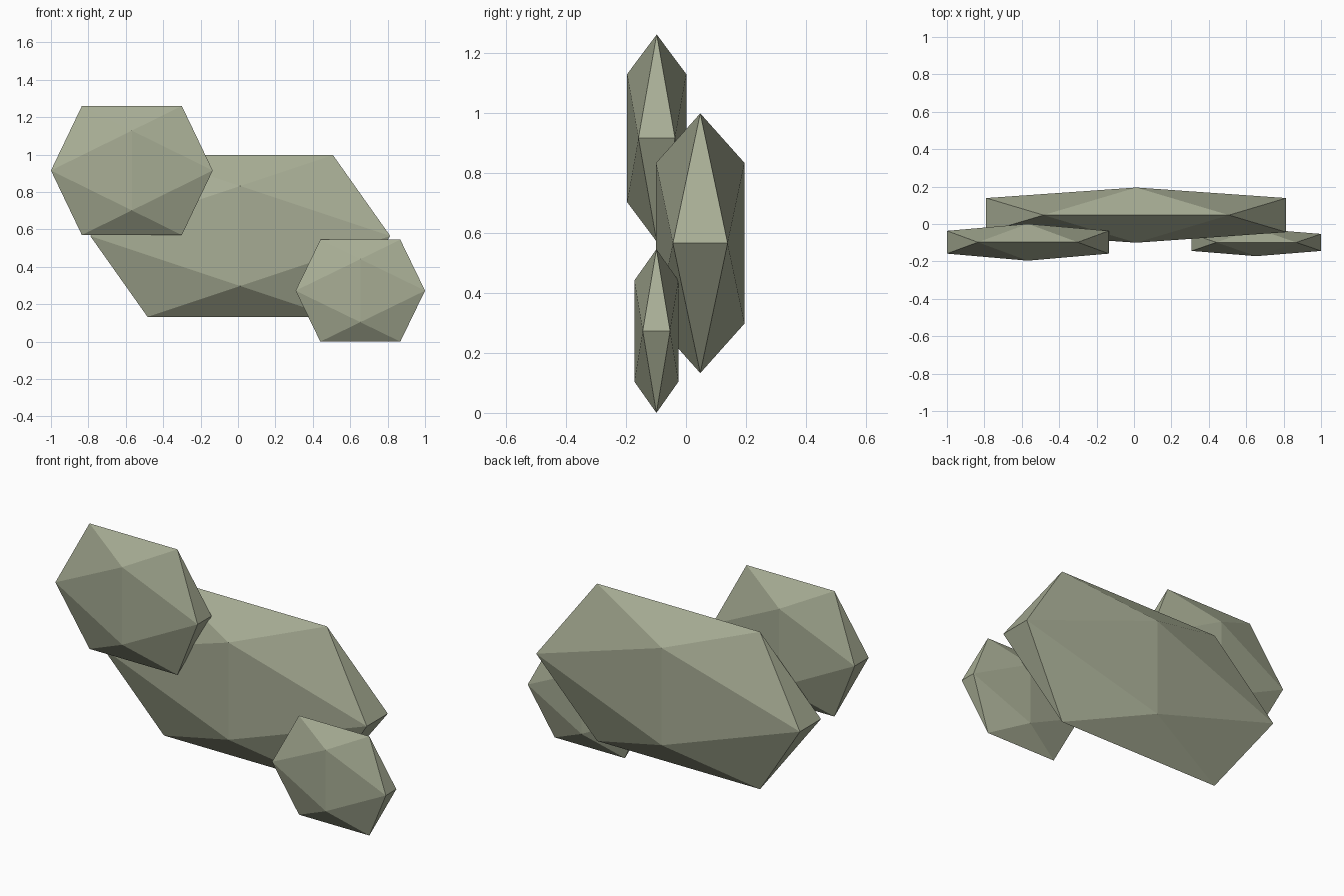
import bpy, bmesh
from math import sqrt
from mathutils import Vector

cube = bpy.data.objects.get("Cube")
if cube:
    bpy.data.objects.remove(cube, do_unlink=True)

# Single dull green stone colour
stone = bpy.data.materials.new("sage_stone")
stone.use_nodes = True
colour = (0.39, 0.42, 0.30, 1)
stone.diffuse_color = colour
bsdf = next(n for n in stone.node_tree.nodes if n.type == 'BSDF_PRINCIPLED')
bsdf.inputs["Base Color"].default_value = colour

SHORT = 2 / (1 + sqrt(5))


def rock(name, centre, half):
    """Flat-shaded icosahedron from three golden rectangles, stretched to half sizes."""
    bm = bmesh.new()
    for s in (-1, 1):
        for t in (-SHORT, SHORT):
            for p in ((t, 0, s), (0, s, t), (s, t, 0)):
                bm.verts.new(Vector(p) * Vector(half))
    bmesh.ops.convex_hull(bm, input=bm.verts[:])
    bmesh.ops.recalc_face_normals(bm, faces=bm.faces[:])
    mesh = bpy.data.meshes.new(name)
    bm.to_mesh(mesh)
    bm.free()
    mesh.materials.append(stone)
    obj = bpy.data.objects.new(name, mesh)
    obj.location = centre
    bpy.context.collection.objects.link(obj)
    return obj


# Large slab with two smaller lumps on its front
rock("main_rock", (0.012, 0.0475, 0.565), (0.802, 0.1475, 0.4325))
rock("upper_rock", (-0.5675, -0.0975, 0.915), (0.4325, 0.0985, 0.345))
rock("lower_rock", (0.654, -0.0985, 0.2725), (0.346, 0.0735, 0.2725))
